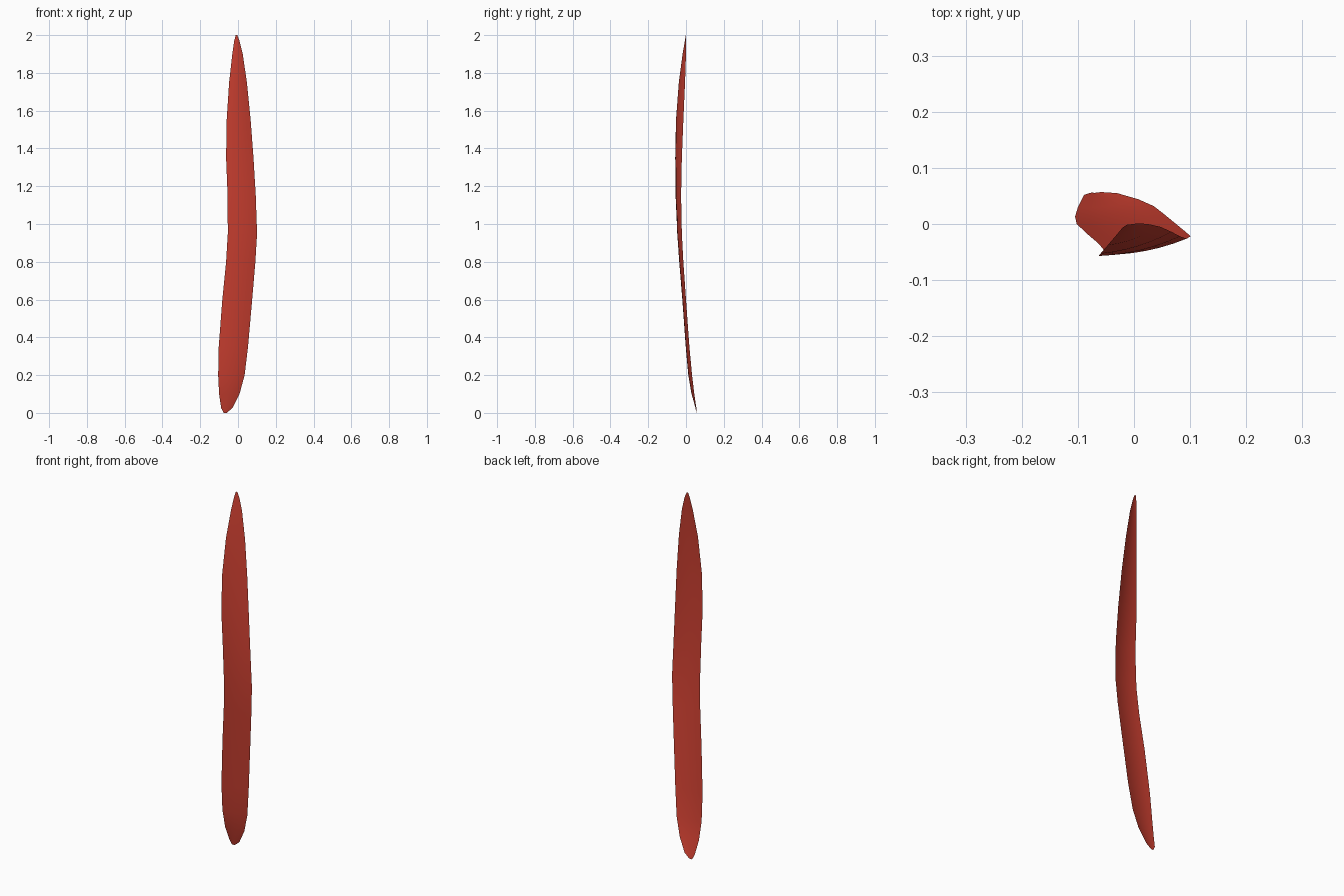
import bpy
from mathutils import Vector

# Cross-section stations: z, left edge x y, right edge x y
STATIONS = [
    (0.00, -0.076, 0.056, -0.060, 0.057), (0.025, -0.089, 0.052, -0.030, 0.055),
    (0.10, -0.100, 0.030, 0.008, 0.044), (0.20, -0.105, 0.013, 0.035, 0.032),
    (0.35, -0.102, 0.000, 0.053, 0.018), (0.60, -0.083, -0.018, 0.075, 0.000),
    (0.80, -0.063, -0.035, 0.092, -0.014), (0.95, -0.054, -0.046, 0.101, -0.022),
    (1.15, -0.055, -0.055, 0.094, -0.026), (1.35, -0.063, -0.057, 0.082, -0.022),
    (1.55, -0.060, -0.053, 0.067, -0.014), (1.75, -0.047, -0.038, 0.047, -0.005),
    (1.90, -0.030, -0.018, 0.025, 0.000), (1.97, -0.020, -0.006, 0.008, 0.001),
    (2.00, -0.012, -0.001, -0.004, 0.000)]
N = 6          # strips across the blade
BOW = 0.05     # forward bulge relative to width

# Thin twisted blade lofted through the stations
verts, faces = [], []
for z, lx, ly, rx, ry in STATIONS:
    a, b = Vector((lx, ly, z)), Vector((rx, ry, z))
    side = b - a
    out = Vector((side.y, -side.x, 0))
    for i in range(N + 1):
        t = i / N
        verts.append(a + side * t + out * BOW * 4 * t * (1 - t))
for r in range(len(STATIONS) - 1):
    for i in range(N):
        k = r * (N + 1) + i
        faces.append((k, k + 1, k + N + 2, k + N + 1))

mesh = bpy.data.meshes.new("blade")
mesh.from_pydata(verts, [], faces)
blade = bpy.data.objects.new("blade", mesh)
bpy.context.collection.objects.link(blade)
mat = bpy.data.materials.new("red")
mat.diffuse_color = (0.6, 0.05, 0.03, 1)
mesh.materials.append(mat)
mesh.shade_smooth()
